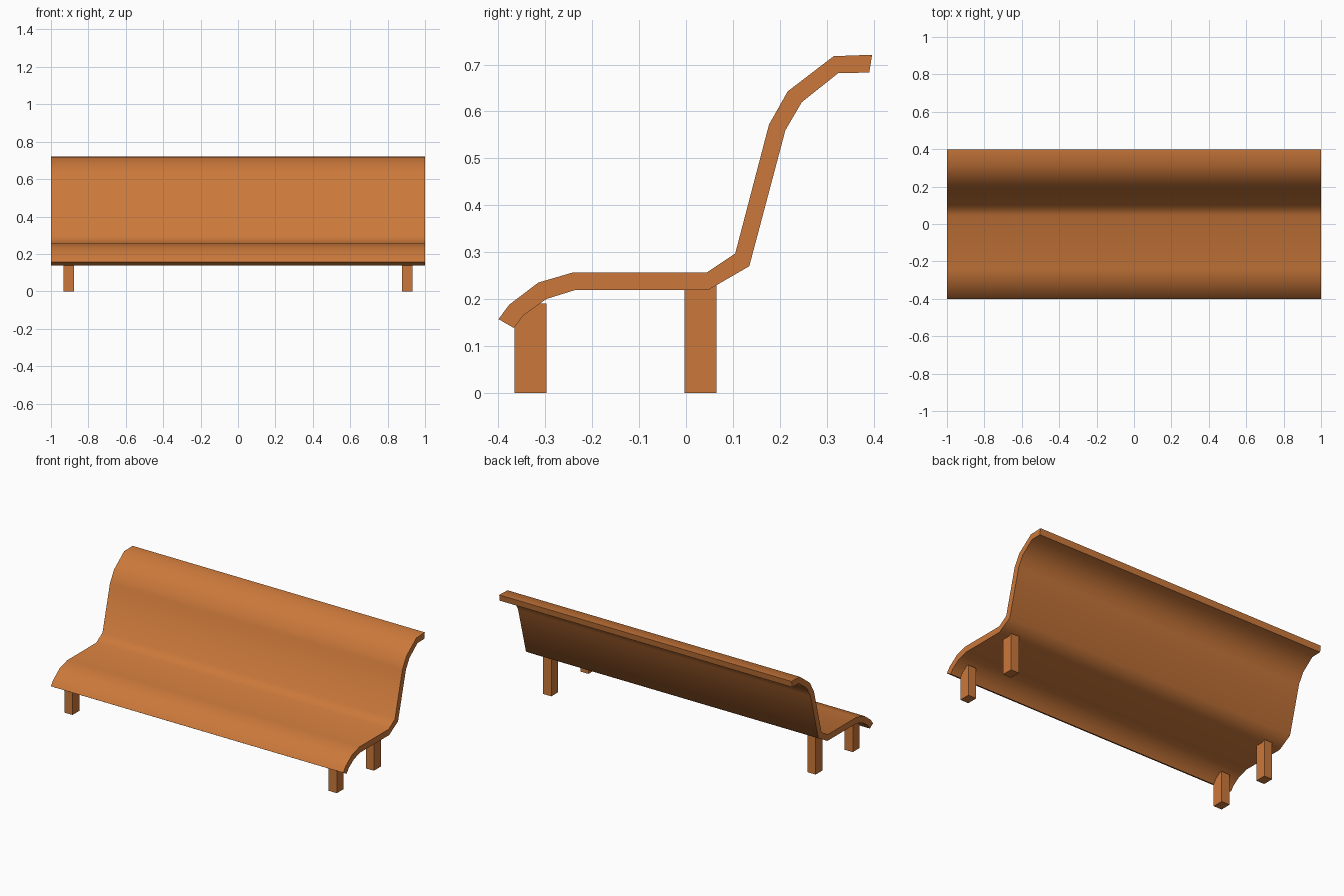
import bpy, bmesh, math

if "Cube" in bpy.data.objects:
    bpy.data.objects.remove(bpy.data.objects["Cube"])

wood = bpy.data.materials.new("warm orange wood")
wood.diffuse_color = (0.60, 0.19, 0.043, 1)
wood.use_nodes = True
wood.node_tree.nodes["Principled BSDF"].inputs["Base Color"].default_value = wood.diffuse_color


def add_object(name, bm):
    bmesh.ops.recalc_face_normals(bm, faces=bm.faces)
    mesh = bpy.data.meshes.new(name)
    bm.to_mesh(mesh)
    bm.free()
    mesh.materials.append(wood)
    obj = bpy.data.objects.new(name, mesh)
    bpy.context.collection.objects.link(obj)
    return obj


# Seat and back: one bent sheet, given as (y, z) pairs for both skins
upper = [(-0.40, 0.157), (-0.377, 0.188), (-0.315, 0.235), (-0.24, 0.257),
         (0.045, 0.257), (0.105, 0.297), (0.177, 0.572), (0.217, 0.643),
         (0.315, 0.718), (0.397, 0.721)]
lower = [(-0.367, 0.138), (-0.347, 0.165), (-0.298, 0.20), (-0.237, 0.219),
         (0.047, 0.219), (0.135, 0.27), (0.212, 0.56), (0.247, 0.62),
         (0.325, 0.682), (0.391, 0.683)]
bm = bmesh.new()
sides = []
for x in (-1, 1):
    sides.append([[bm.verts.new((x, y, z)) for y, z in skin] for skin in (upper, lower)])
(ul, ll), (ur, lr) = sides
for i in range(len(upper) - 1):
    bm.faces.new((ul[i], ul[i + 1], ur[i + 1], ur[i]))
    bm.faces.new((ll[i], ll[i + 1], lr[i + 1], lr[i]))
    for u, l in sides:
        bm.faces.new((u[i], u[i + 1], l[i + 1], l[i]))
for i in (0, -1):
    bm.faces.new((ul[i], ur[i], lr[i], ll[i]))
seat = add_object("seat_and_back", bm)
bpy.context.view_layer.objects.active = seat
seat.select_set(True)
bpy.ops.object.shade_smooth_by_angle(angle=math.radians(50))


# Legs: four square-cut posts, mirrored left and right
def leg(name, x, y, height):
    bm = bmesh.new()
    bmesh.ops.create_cube(bm, size=1)
    for v in bm.verts:
        v.co = (x + v.co.x * 0.056, y + v.co.y * 0.068, (v.co.z + 0.5) * height)
    add_object(name, bm)


for side, sx in (("left", -1), ("right", 1)):
    leg("front_leg_" + side, sx * 0.904, -0.332, 0.19)
    leg("back_leg_" + side, sx * 0.904, 0.031, 0.24)
